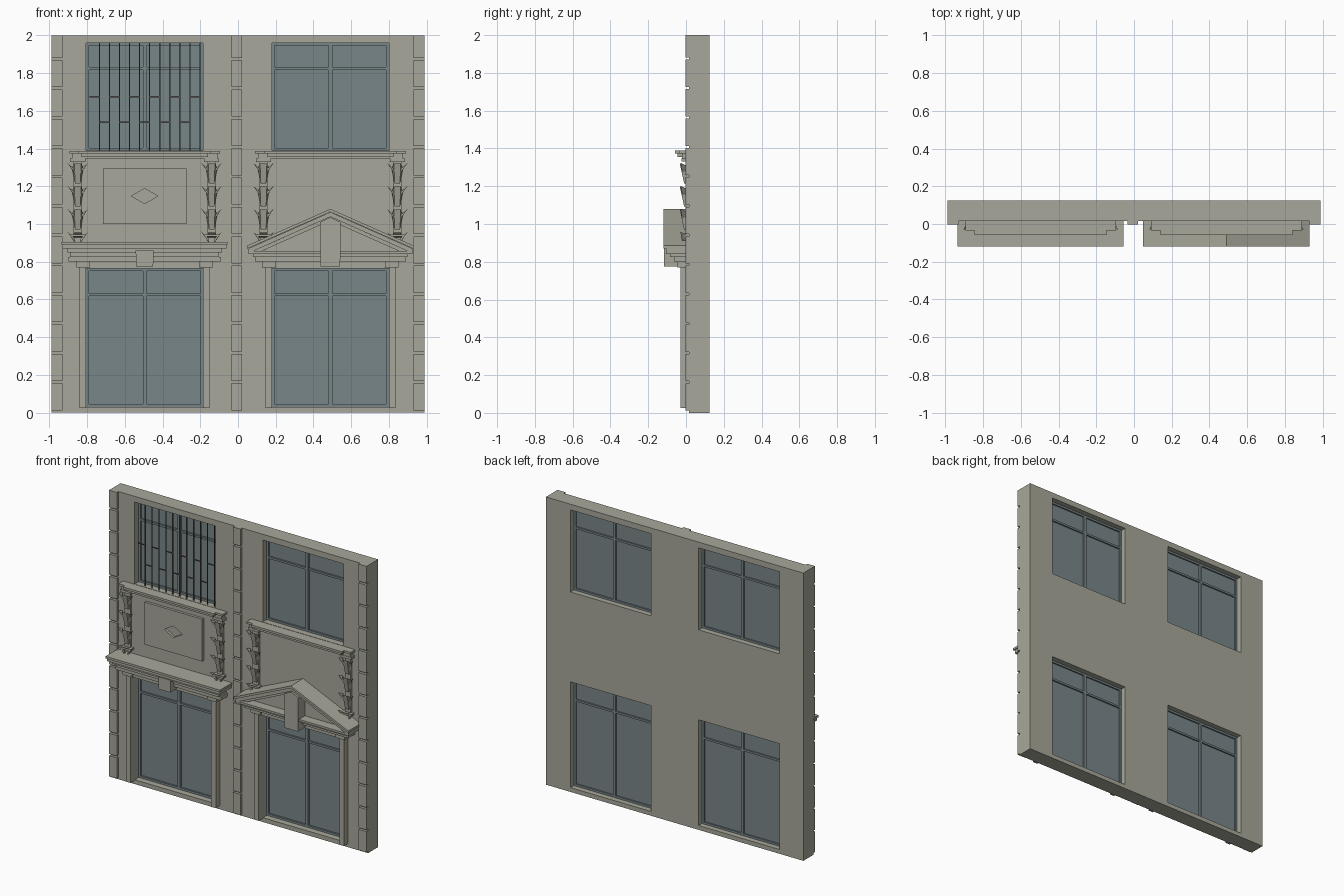
import bpy, bmesh
from mathutils import Vector

if "Cube" in bpy.data.objects:
    bpy.data.objects.remove(bpy.data.objects["Cube"])


def material(name, colour):
    m = bpy.data.materials.new(name)
    m.use_nodes = True
    m.diffuse_color = (*colour, 1)
    m.node_tree.nodes["Principled BSDF"].inputs["Base Color"].default_value = (*colour, 1)
    return m


STONE = material("warm grey stone", (0.39, 0.39, 0.325))
GLASS = material("blue grey glass", (0.19, 0.24, 0.25))
IRON = material("brown iron", (0.13, 0.11, 0.09))
WALL_Y = 0.015
BACK_Y = 0.125


def finish(name, bm, mat):
    bmesh.ops.recalc_face_normals(bm, faces=bm.faces)
    mesh = bpy.data.meshes.new(name)
    bm.to_mesh(mesh)
    bm.free()
    mesh.materials.append(mat)
    ob = bpy.data.objects.new(name, mesh)
    bpy.context.collection.objects.link(ob)
    return ob


def prism(bm, outline, y0, y1):
    """Extrude an x-z outline from y0 to y1."""
    face = bm.faces.new([bm.verts.new((x, y0, z)) for x, z in outline])
    out = bmesh.ops.extrude_face_region(bm, geom=[face])["geom"]
    moved = [v for v in out if isinstance(v, bmesh.types.BMVert)]
    bmesh.ops.translate(bm, verts=moved, vec=(0, y1 - y0, 0))


def box(bm, x0, x1, z0, z1, y0, y1=WALL_Y):
    prism(bm, [(x0, z0), (x1, z0), (x1, z1), (x0, z1)], y0, y1)


def hull(bm, points):
    verts = [bm.verts.new(p) for p in points]
    bmesh.ops.convex_hull(bm, input=verts)


# Layout shared by both bays
BAYS = {"right": -0.495, "left": 0.49}
HALF = 0.31
LOWER = (0.03, 0.765)
UPPER = (1.39, 1.96)

# Wall: a grid with the window cells left out, given thickness
xs = [-0.99] + [c + s * HALF for c in BAYS.values() for s in (-1, 1)] + [0.99]
zs = [0, *LOWER, *UPPER, 2]
bm = bmesh.new()
grid = [[bm.verts.new((x, WALL_Y, z)) for z in zs] for x in xs]
for i in range(len(xs) - 1):
    for j in range(len(zs) - 1):
        if not (i % 2 and j % 2):
            bm.faces.new((grid[i][j], grid[i + 1][j], grid[i + 1][j + 1], grid[i][j + 1]))
out = bmesh.ops.extrude_face_region(bm, geom=bm.faces[:])["geom"]
bmesh.ops.translate(bm, vec=(0, BACK_Y - WALL_Y, 0),
                    verts=[v for v in out if isinstance(v, bmesh.types.BMVert)])
# drop the duplicate inner sheet if extrusion kept it, then close the front
front_edges = [e for e in bm.edges if e.is_boundary]
if front_edges:
    for i in range(len(xs) - 1):
        for j in range(len(zs) - 1):
            quad = (grid[i][j], grid[i + 1][j], grid[i + 1][j + 1], grid[i][j + 1])
            if not (i % 2 and j % 2) and not bm.faces.get(quad):
                bm.faces.new(quad)
finish("wall", bm, STONE)

# Quoin strips: stacked blocks with narrow joints
bm = bmesh.new()
PITCH, JOINT = 0.1558, 0.012
for x0, x1 in ((-0.99, -0.93), (-0.035, 0.02), (0.93, 0.99)):
    for k in range(13):
        z0 = 0.012 + k * PITCH
        box(bm, x0, x1, z0, min(2, z0 + PITCH - JOINT), -0.003)
finish("quoins", bm, STONE)


def window(name, c, z0, z1, transom):
    bm = bmesh.new()
    box(bm, c - HALF, c + HALF, z0, z1, 0.07, 0.078)
    finish(name + "_glass", bm, GLASS)
    bm = bmesh.new()
    t = 0.014
    for s in (-1, 1):
        a, b = sorted((c + s * HALF, c + s * (HALF - t)))
        box(bm, a, b, z0, z1, 0.058, 0.088)
    for z in (z0, z1 - t, transom - t / 2):
        box(bm, c - HALF + t, c + HALF - t, z, z + t, 0.058, 0.088)
    box(bm, c - 0.01, c + 0.01, z0 + t, z1 - t, 0.056, 0.09)
    finish(name + "_frame", bm, GLASS)


def leaf_column(bm, c):
    """Pilaster hung with four overlapping leaf clusters."""
    box(bm, c - 0.022, c + 0.022, 0.945, 1.34, 0.0)
    box(bm, c - 0.038, c + 0.038, 0.933, 0.947, -0.02)
    box(bm, c - 0.04, c + 0.04, 1.33, 1.347, -0.025)
    for k in range(4):
        top = 1.325 - 0.122 * k
        low = max(top - 0.11, 0.947)
        hull(bm, [(c + s * w, y, z) for s in (-1, 1) for w, y, z in
                  ((0.014, 0.005, low), (0.014, -0.01, low),
                   (0.03, 0.005, top - 0.03), (0.018, -0.033, top - 0.005))])
        for s in (-1, 1):
            hull(bm, [(c + s * w, y, z) for w, y, z in
                      ((0.012, 0.005, top - 0.062), (0.012, -0.018, top - 0.06),
                       (0.016, -0.018, top - 0.035), (0.055, -0.03, top),
                       (0.04, 0.0, top - 0.015))])


def chevron(bm, c, hw, eave, apex, drop, y):
    prism(bm, [(c - hw, eave), (c, apex), (c + hw, eave),
               (c + hw, eave - drop), (c, apex - drop), (c - hw, eave - drop)], y, WALL_Y)


for side, c in BAYS.items():
    window(side + "_lower_window", c, *LOWER, 0.625)
    window(side + "_upper_window", c, *UPPER, 1.825)

    # Door casing with capped jambs
    bm = bmesh.new()
    for s in (-1, 1):
        a, b = sorted((c + s * HALF, c + s * 0.345))
        box(bm, a, b, 0.025, 0.77, -0.03)
        a, b = sorted((c + s * 0.29, c + s * 0.362))
        box(bm, a, b, 0.77, 0.8, -0.045)
    box(bm, c - 0.29, c + 0.29, 0.765, 0.8, -0.03)
    finish(side + "_door_casing", bm, STONE)

    # Window sill, stepped forward between the columns
    bm = bmesh.new()
    for hw, y, z0, z1 in ((0.4, -0.035, 1.373, 1.388), (0.35, -0.058, 1.373, 1.388),
                          (0.385, -0.022, 1.347, 1.373), (0.335, -0.045, 1.355, 1.373)):
        box(bm, c - hw, c + hw, z0, z1, y)
    finish(side + "_window_sill", bm, STONE)

    bm = bmesh.new()
    for s in (-1, 1):
        leaf_column(bm, c + s * 0.355)
    finish(side + "_leaf_columns", bm, STONE)

# Flat cornice and keystone over one door
c = BAYS["right"]
bm = bmesh.new()
for hw, y, z0, z1 in ((0.44, -0.12, 0.89, 0.905), (0.435, -0.112, 0.87, 0.89),
                      (0.41, -0.09, 0.85, 0.87), (0.395, -0.07, 0.825, 0.85),
                      (0.405, -0.06, 0.8, 0.825)):
    box(bm, c - hw, c + hw, z0, z1, y)
finish("flat_cornice", bm, STONE)
bm = bmesh.new()
prism(bm, [(c - 0.045, 0.775), (c + 0.045, 0.775), (c + 0.048, 0.86), (c - 0.048, 0.86)], -0.1, WALL_Y)
finish("cornice_keystone", bm, STONE)

# Raised panel with a sunken diamond, made of two mirrored halves
bm = bmesh.new()
for s in (-1, 1):
    half = [(-0.222, 0), (-0.222, 0.147), (0.222, 0.147), (0.222, 0), (0.07, 0), (0, 0.04), (-0.07, 0)]
    prism(bm, [(c + x, 1.148 + s * z) for x, z in half], -0.003, WALL_Y)
finish("diamond_panel", bm, STONE)

# Gabled pediment over the other door
c = BAYS["left"]
bm = bmesh.new()
chevron(bm, c, 0.442, 0.885, 1.08, 0.016, -0.12)
chevron(bm, c, 0.435, 0.87, 1.063, 0.025, -0.105)
chevron(bm, c, 0.41, 0.856, 1.038, 0.02, -0.08)
prism(bm, [(c - 0.4, 0.84), (c + 0.4, 0.84), (c, 1.02)], -0.04, WALL_Y)
for hw, y, z0, z1 in ((0.41, -0.085, 0.825, 0.842), (0.435, -0.105, 0.842, 0.856),
                      (0.4, -0.06, 0.8, 0.825)):
    box(bm, c - hw, c + hw, z0, z1, y)
finish("pediment", bm, STONE)
bm = bmesh.new()
prism(bm, [(c - 0.052, 0.775), (c + 0.052, 0.775), (c + 0.054, 1.01), (c, 1.036), (c - 0.054, 1.01)],
      -0.116, WALL_Y)
finish("pediment_keystone", bm, STONE)

# Iron grille: upright bars with staggered cross ties
c = BAYS["right"]
bm = bmesh.new()
STEP, R = 0.0533, 0.003
x_first = c - HALF + 0.07
for k in range(11):
    x = x_first + k * STEP
    box(bm, x - R, x + R, *UPPER, 0.027, 0.033)
    z = 1.675 if k % 2 == 0 else 1.54
    box(bm, max(x - STEP, c - HALF), x, z - R, z + R, 0.027, 0.033)
finish("window_grille", bm, IRON)
